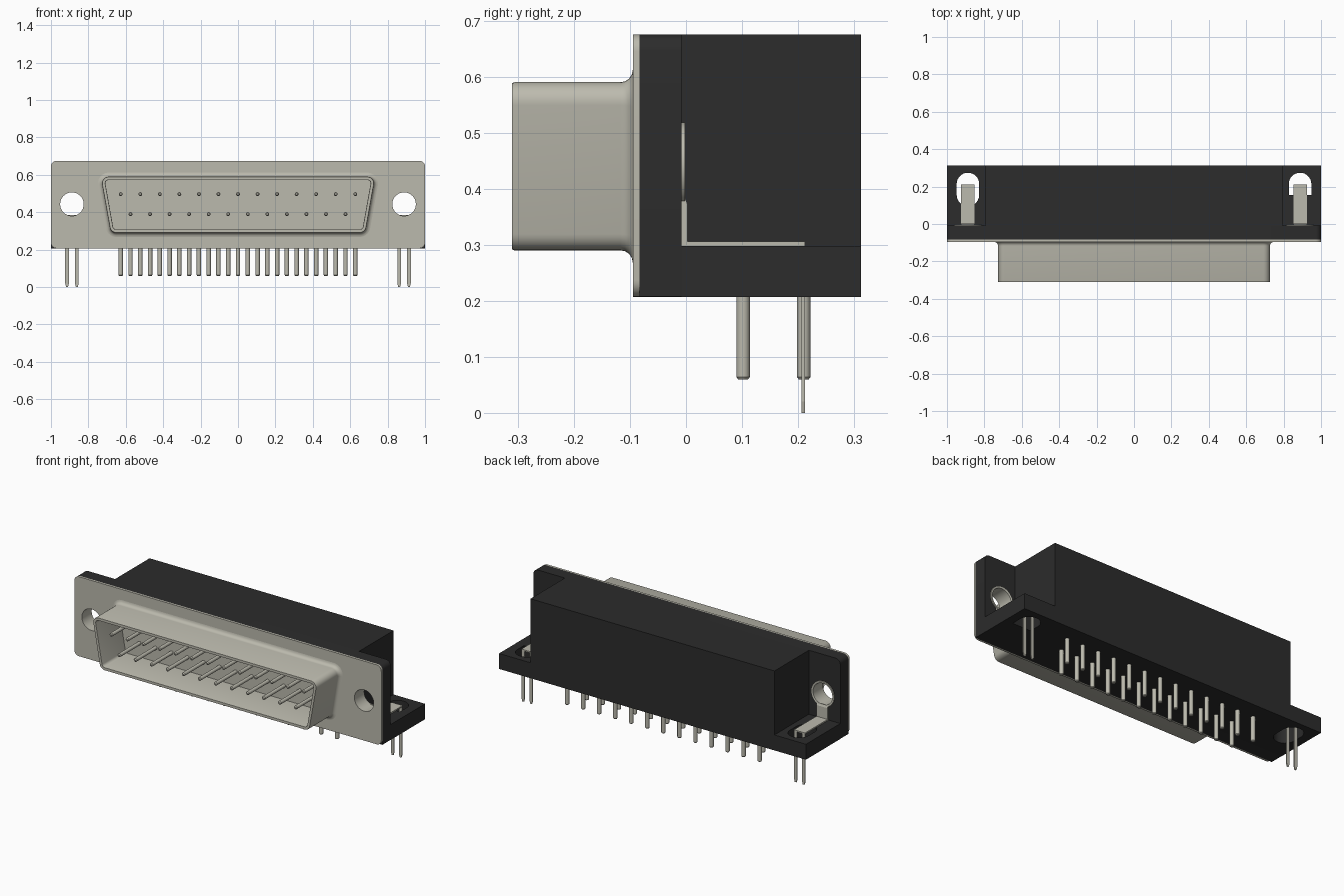
import bpy, bmesh
from math import cos, sin, radians, pi

if "Cube" in bpy.data.objects:
    bpy.data.objects.remove(bpy.data.objects["Cube"])


def material(name, rgb):
    m = bpy.data.materials.new(name)
    m.use_nodes = True
    m.diffuse_color = (*rgb, 1)
    bsdf = m.node_tree.nodes["Principled BSDF"]
    bsdf.inputs["Base Color"].default_value = (*rgb, 1)
    bsdf.inputs["Roughness"].default_value = 0.5
    return m


METAL = material("warm grey metal", (0.50, 0.49, 0.42))
PLASTIC = material("black plastic", (0.025, 0.025, 0.025))


def finish(obj, mat, smooth=True):
    obj.data.materials.clear()
    obj.data.materials.append(mat)
    if smooth:
        bpy.ops.object.select_all(action="DESELECT")
        obj.select_set(True)
        bpy.context.view_layer.objects.active = obj
        bpy.ops.object.shade_smooth_by_angle(angle=radians(35))
    return obj


def from_bmesh(name, bm, mat, smooth=True):
    bmesh.ops.recalc_face_normals(bm, faces=bm.faces)
    mesh = bpy.data.meshes.new(name)
    bm.to_mesh(mesh)
    bm.free()
    obj = bpy.data.objects.new(name, mesh)
    bpy.context.collection.objects.link(obj)
    return finish(obj, mat, smooth)


def rounded(xt, xb, v0, v1, rt, rb, slant=0, cx=0, n=7):
    """Outline around four corner centres; slant tilts the sides (degrees)."""
    corners = [(xt, v1, rt, -slant, 90), (-xt, v1, rt, 90, 180 + slant),
               (-xb, v0, rb, 180 + slant, 270), (xb, v0, rb, 270, 360 - slant)]
    pts = []
    for x, v, r, a0, a1 in corners:
        for i in range(n + 1):
            a = radians(a0 + (a1 - a0) * i / n)
            pts.append((cx + x + r * cos(a), v + r * sin(a)))
    return pts


def circle(cx, cv, r, n=32):
    return [(cx + r * cos(2 * pi * i / n), cv + r * sin(2 * pi * i / n)) for i in range(n)]


def slab(name, loops, lo, hi, mat, upright=True):
    """Extrude an outline with holes along y (upright) or along z."""
    cu = bpy.data.curves.new(name, "CURVE")
    cu.dimensions, cu.fill_mode, cu.extrude = "2D", "BOTH", (hi - lo) / 2
    for loop in loops:
        s = cu.splines.new("POLY")
        s.points.add(len(loop) - 1)
        for p, (x, v) in zip(s.points, loop):
            p.co = (x, v, 0, 1)
        s.use_cyclic_u = True
    tmp = bpy.data.objects.new(name + "_outline", cu)
    bpy.context.collection.objects.link(tmp)
    bpy.context.view_layer.update()
    ev = tmp.evaluated_get(bpy.context.evaluated_depsgraph_get())
    bm = bmesh.new()
    bm.from_mesh(ev.to_mesh())
    ev.to_mesh_clear()
    bpy.data.objects.remove(tmp)
    bmesh.ops.remove_doubles(bm, verts=bm.verts, dist=1e-5)
    mid = (lo + hi) / 2
    for v in bm.verts:
        x, y, z = v.co
        v.co = (x, mid - z, y) if upright else (x, y, mid + z)
    return from_bmesh(name, bm, mat)


def loft(bm, rings, closed=False, caps=False):
    rows = [[bm.verts.new(p) for p in ring] for ring in rings]
    pairs = list(zip(rows, rows[1:])) + ([(rows[-1], rows[0])] if closed else [])
    for a, b in pairs:
        for i in range(len(a)):
            j = (i + 1) % len(a)
            bm.faces.new((a[i], a[j], b[j], b[i]))
    if caps:
        bm.faces.new(rows[0])
        bm.faces.new(rows[-1])


def box(bm, x0, x1, y0, y1, z0, z1):
    loft(bm, [[(x0, y0, z), (x1, y0, z), (x1, y1, z), (x0, y1, z)] for z in (z0, z1)], caps=True)


HX, HZ = 0.888, 0.443      # mounting hole centre

# Metal face plate and the plastic flange behind it
slab("face_plate", [rounded(0.97, 0.97, 0.237, 0.645, 0.03, 0.03)]
     + [circle(s * HX, HZ, 0.063) for s in (-1, 1)], -0.095, -0.083, METAL)
slab("rear_flange", [rounded(0.97, 0.998, 0.209, 0.645, 0.03, 0.002)]
     + [circle(s * HX, HZ, 0.068) for s in (-1, 1)], -0.083, -0.008, PLASTIC)

# Base plate with a slot in each ear
slab("base_plate", [
    [(-1, -0.008), (1, -0.008), (1, 0.312), (-1, 0.312)],
    rounded(0.001, 0.001, 0.155, 0.215, 0.059, 0.059, cx=-HX),
    rounded(0.001, 0.059, 0.156, 0.215, 0.059, 0.001, cx=HX)],
    0.207, 0.298, PLASTIC, upright=False)

# Main housing block
bm = bmesh.new()
box(bm, -0.795, 0.795, -0.008, 0.312, 0.298, 0.675)
from_bmesh("housing", bm, PLASTIC, smooth=False)

# D-shaped shell: flared foot, outer wall, rim, inner wall
profile = [(0.022, -0.095), (0.014, -0.0965), (0.0065, -0.1015), (0.0015, -0.109), (0, -0.117),
           (0, -0.306), (-0.0015, -0.31), (-0.0165, -0.31), (-0.018, -0.306), (-0.018, -0.095)]
bm = bmesh.new()
loft(bm, [[(x, y, z) for x, z in
           rounded(0.692, 0.651, 0.325, 0.555, 0.035 + o, 0.035 + o, slant=10)]
          for o, y in profile])
from_bmesh("shell", bm, METAL)

# Contact pins inside the shell and the solder tails below
PITCH = 0.1045
top_row = [(i - 6) * PITCH for i in range(13)]
low_row = [(i - 5.5) * PITCH for i in range(12)]
contacts, tails = bmesh.new(), bmesh.new()
for row, z, tail_y in ((top_row, 0.497, 0.21), (low_row, 0.39, 0.102)):
    for x in row:
        loft(contacts, [[(u, y, v) for u, v in circle(x, z, r, 12)]
                        for r, y in ((0.0105, -0.09), (0.0105, -0.284), (0.006, -0.29))], caps=True)
        loft(tails, [[(u, v, h) for u, v in circle(x, tail_y, r, 12)]
                     for r, h in ((0.012, 0.22), (0.012, 0.064), (0.009, 0.06))], caps=True)
from_bmesh("contact_pins", contacts, METAL)
from_bmesh("solder_tails", tails, METAL)

# Mounting hardware in each ear
for side, s in (("left", 1), ("right", -1)):
    cx = s * HX
    # Eyelet lining the hole, with a rolled rear lip
    bm = bmesh.new()
    loft(bm, [[(x, y, z) for x, z in circle(cx, HZ, r)]
              for r, y in ((0.063, -0.095), (0.063, -0.004), (0.066, -0.002),
                           (0.075, -0.002), (0.075, -0.008), (0.068, -0.008), (0.068, -0.095))],
         closed=True)
    from_bmesh(side + "_eyelet", bm, METAL)
    # Bent strap from the eyelet along the base
    strap = [(-0.008, 0.298), (0.212, 0.298), (0.212, 0.306), (0.003, 0.306),
             (0.003, 0.372), (-0.002, 0.385), (-0.008, 0.385)]
    bm = bmesh.new()
    loft(bm, [[(x, y, z) for y, z in strap] for x in (cx - 0.036, cx + 0.036)], caps=True)
    # Two tapered board-lock prongs
    for d in (-1, 1):
        px = cx + d * 0.026
        prong = [(-0.01, 0.3), (-0.01, 0.02), (-0.005, 0), (0.005, 0), (0.01, 0.02), (0.01, 0.3)]
        loft(bm, [[(px + x, y, z) for x, z in prong] for y in (0.206, 0.212)], caps=True)
    from_bmesh(side + "_board_lock", bm, METAL, smooth=False)
